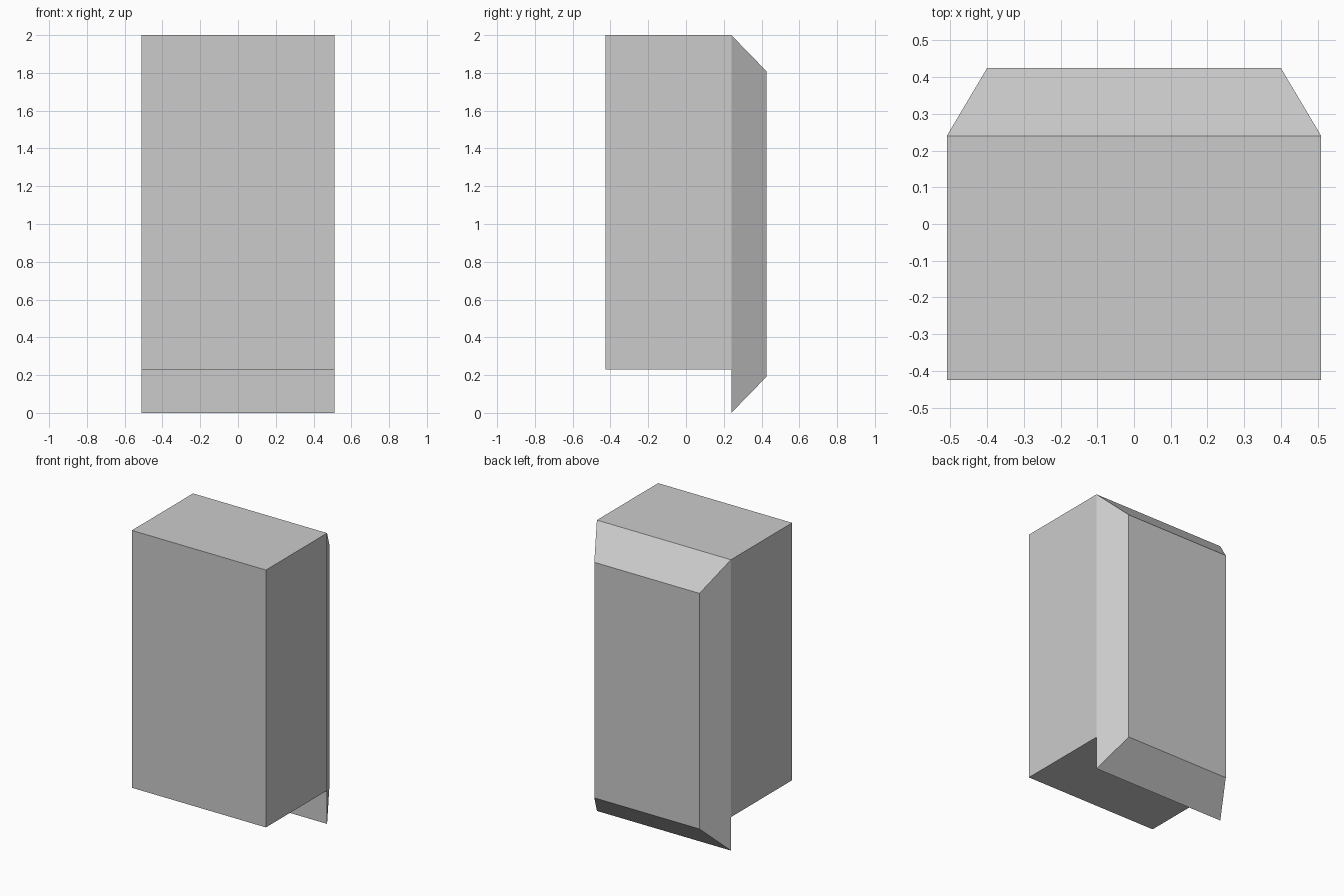
import bpy, bmesh

if "Cube" in bpy.data.objects:
    bpy.data.objects.remove(bpy.data.objects["Cube"])

# Side profile: (half width, y, z), clockwise from the front bottom edge
PROFILE = [
    (0.51, -0.425, 0.23),  # 0 front bottom
    (0.51, -0.425, 2.00),  # 1 front top
    (0.51, 0.24, 2.00),    # 2 start of rear bevel, top
    (0.40, 0.425, 1.81),   # 3 rear panel, top
    (0.40, 0.425, 0.19),   # 4 rear panel, bottom
    (0.51, 0.24, 0.00),    # 5 hanging lip, bottom
    (0.51, 0.24, 0.23),    # 6 lip meets underside
]
BODY_SIDE = (0, 1, 2, 6)
BEVEL_SIDE = (2, 3, 4, 5, 6)

bm = bmesh.new()
left = [bm.verts.new((-w, y, z)) for w, y, z in PROFILE]
right = [bm.verts.new((w, y, z)) for w, y, z in PROFILE]

# Faces spanning from left to right around the profile
n = len(PROFILE)
for i in range(n):
    j = (i + 1) % n
    bm.faces.new((left[i], left[j], right[j], right[i]))

# Side walls: box body and tapered rear panel
for side in (left, right):
    for loop in (BODY_SIDE, BEVEL_SIDE):
        bm.faces.new([side[i] for i in loop])

bmesh.ops.recalc_face_normals(bm, faces=bm.faces)
mesh = bpy.data.meshes.new("box_with_bevelled_back")
bm.to_mesh(mesh)
bm.free()
body = bpy.data.objects.new("box_with_bevelled_back", mesh)
bpy.context.collection.objects.link(body)
